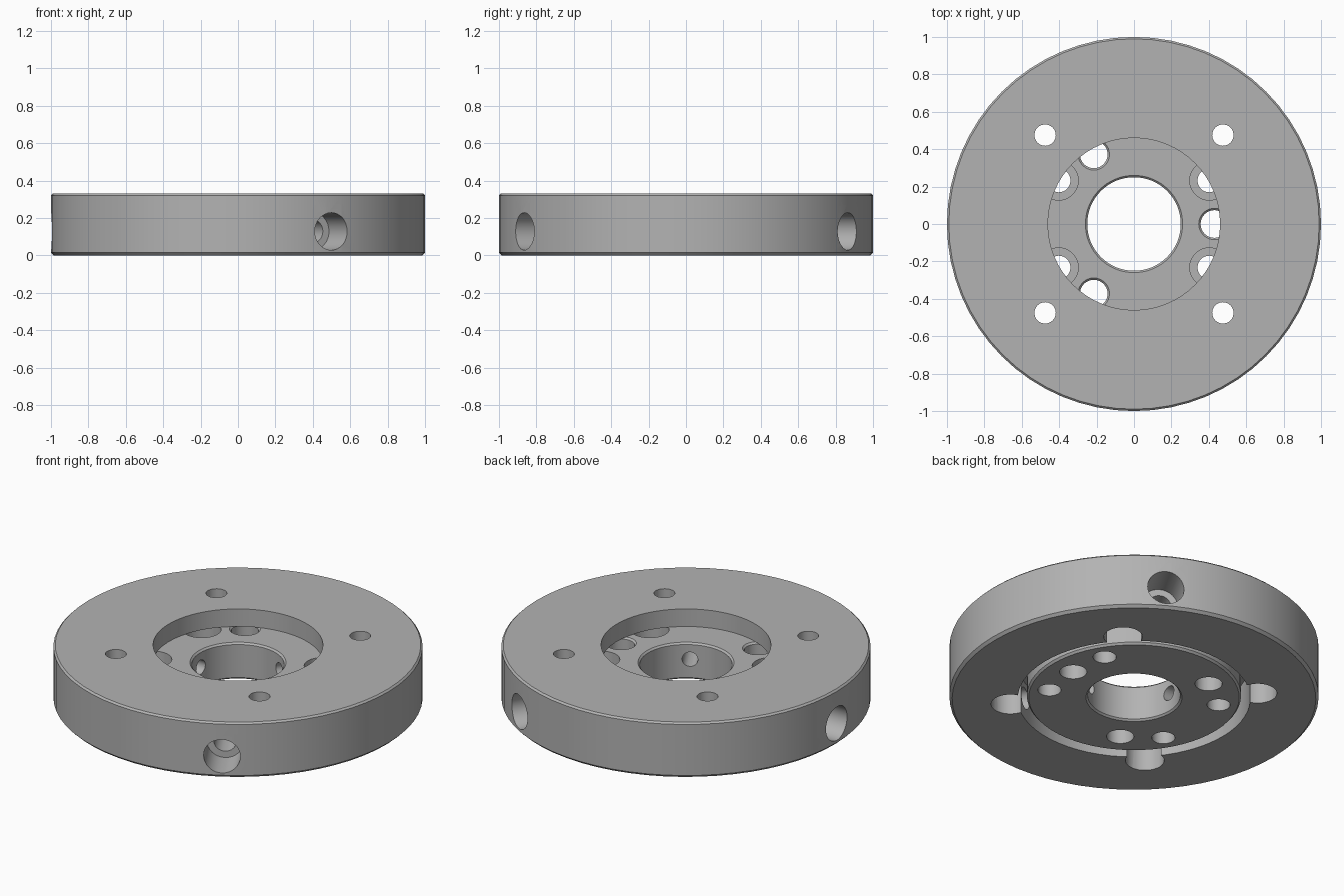
import bpy, bmesh, math
from mathutils import Matrix

if "Cube" in bpy.data.objects:
    bpy.data.objects.remove(bpy.data.objects["Cube"])

grey = bpy.data.materials.new("metal_grey")
grey.diffuse_color = (0.45, 0.45, 0.45, 1)
grey.use_nodes = True
grey.node_tree.nodes["Principled BSDF"].inputs["Base Color"].default_value = grey.diffuse_color


def lathe(name, profile, n):
    """Revolve a closed (radius, z) profile around z."""
    bm = bmesh.new()
    rows = []
    for i in range(n):
        a = 2 * math.pi * i / n
        rows.append([bm.verts.new((r * math.cos(a), r * math.sin(a), z)) for r, z in profile])
    m = len(profile)
    for i in range(n):
        p, q = rows[i], rows[(i + 1) % n]
        for j in range(m):
            k = (j + 1) % m
            bm.faces.new((p[j], q[j], q[k], p[k]))
    bmesh.ops.recalc_face_normals(bm, faces=bm.faces)
    me = bpy.data.meshes.new(name)
    bm.to_mesh(me)
    bm.free()
    ob = bpy.data.objects.new(name, me)
    bpy.context.collection.objects.link(ob)
    me.materials.append(grey)
    return ob


def cut(ob, matrix, r1, r2, z1, z2):
    """Subtract a cone or cylinder running from z1 to z2 along the local z axis."""
    bm = bmesh.new()
    bmesh.ops.create_cone(bm, cap_ends=True, segments=32, radius1=r1, radius2=r2, depth=z2 - z1,
                          matrix=matrix @ Matrix.Translation((0, 0, (z1 + z2) / 2)))
    me = bpy.data.meshes.new("hole_cutter")
    bm.to_mesh(me)
    bm.free()
    me.materials.append(grey)
    c = bpy.data.objects.new("hole_cutter", me)
    bpy.context.collection.objects.link(c)
    c.hide_render = True
    mod = ob.modifiers.new("hole", 'BOOLEAN')
    mod.operation = 'DIFFERENCE'
    mod.solver = 'EXACT'
    mod.object = c
    bpy.context.view_layer.objects.active = ob
    bpy.ops.object.modifier_apply(modifier=mod.name)
    bpy.data.objects.remove(c)


def upright(radius, deg):
    a = math.radians(deg)
    return Matrix.Translation((radius * math.cos(a), radius * math.sin(a), 0))


def radial(deg, z):
    return (Matrix.Translation((0, 0, z)) @ Matrix.Rotation(math.radians(deg), 4, 'Z')
            @ Matrix.Rotation(math.pi / 2, 4, 'Y'))


# Outer ring with top lip and a recess below
ring = lathe("outer_ring", [(0.46, 0.33), (0.99, 0.33), (1, 0.32), (1, 0.015), (0.985, 0),
                            (0.63, 0), (0.63, 0.225), (0.46, 0.225)], 64)
# Bolt holes, counterbored from below
for deg in (45, 135, 225, 315):
    cut(ring, upright(0.672, deg), 0.057, 0.057, -0.1, 0.5)
    cut(ring, upright(0.672, deg), 0.105, 0.105, -0.1, 0.24)
# Stepped side holes
for deg in (60, 180, 300):
    cut(ring, radial(deg, 0.128), 0.1, 0.1, 0.8, 1.1)
    cut(ring, radial(deg, 0.128), 0.062, 0.062, 0.55, 0.9)

# Inner hub
hub = lathe("inner_hub", [(0.26, 0.225), (0.58, 0.225), (0.58, 0.02), (0.57, 0.008),
                          (0.26, 0.008), (0.25, 0.018), (0.25, 0.215)], 64)
for deg in (0, 120, 240):
    cut(hub, upright(0.43, deg), 0.074, 0.074, -0.1, 0.4)
    cut(hub, upright(0.43, deg), 0.074, 0.094, 0.215, 0.235)
for deg in (30, 150, 210, 330):
    cut(hub, upright(0.465, deg), 0.063, 0.063, -0.1, 0.4)
    cut(hub, upright(0.465, deg), 0.105, 0.105, 0.11, 0.4)
# Set screw holes in the bore
for deg in (60, 180, 300):
    cut(hub, radial(deg, 0.128), 0.043, 0.043, 0.15, 0.7)

for ob in (ring, hub):
    bpy.ops.object.select_all(action='DESELECT')
    ob.select_set(True)
    bpy.context.view_layer.objects.active = ob
    bpy.ops.object.shade_smooth_by_angle(angle=math.radians(25))
